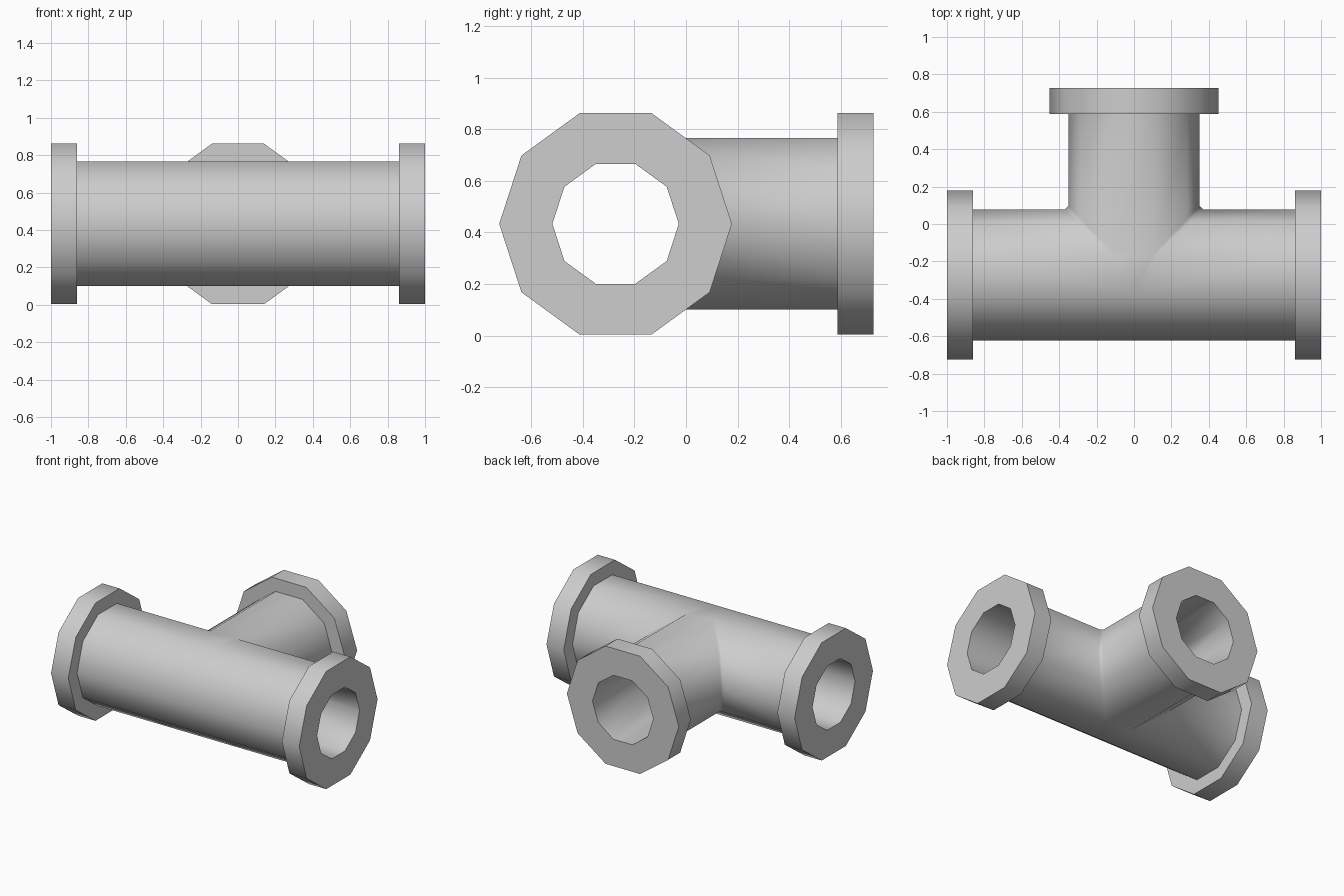
import bpy, bmesh
from math import cos, sin, pi, radians

cube = bpy.data.objects.get("Cube")
if cube:
    bpy.data.objects.remove(cube)

SIDES = 10
PIPE, FLANGE, BORE = 0.35, 0.451, 0.245     # radii
CY, CZ = -0.273, 0.433                      # where the pipe axes cross
RUN_END, BRANCH_END = 1.0, 1.0              # distance from crossing to ends
THICK = 0.139                               # flange thickness
FILLET = 0.02

bm = bmesh.new()


def face(*points):
    bm.faces.new([bm.verts.new((x, y + CY, z + CZ)) for x, y, z in points])


def profile(r):
    """Closed list of neighbouring (across, height) pairs around a pipe."""
    pts = [(r * cos(2 * pi * k / SIDES), r * sin(2 * pi * k / SIDES))
           for k in range(SIDES)]
    return list(zip(pts, pts[1:] + pts[:1]))


def tee_shell(r, end, fillet):
    """Mitred three-way tube whose open ends lie at distance end."""
    def ease(c):
        return fillet * max(c, 0) / r

    def run(p, side):
        return (side * (max(p[0], 0) + ease(p[0])), p[0], p[1])

    def branch(p):
        return (p[0], abs(p[0]) + ease(abs(p[0])), p[1])

    for a, b in profile(r):
        for side in (1, -1):
            face((side * end, *a), (side * end, *b), run(b, side), run(a, side))
            # narrow blend along the crease
            if fillet and a[0] > 0 and b[0] > 0:
                ba, bb = branch((side * a[0], a[1])), branch((side * b[0], b[1]))
                face(run(a, side), run(b, side), bb, ba)
        face((a[0], end, a[1]), (b[0], end, b[1]), branch(b), branch(a))
        # flat patch where the three tubes meet above and below
        if a[0] * b[0] < 0:
            p, n = (a, b) if a[0] > 0 else (b, a)
            patch = [run(p, 1), branch(p), branch(n), run(p, -1), run(n, 1)]
            if not fillet:
                patch = [run(p, 1), branch(n), run(n, 1)]
            face(*patch)


def flange(place, end):
    """Collar and end face, stepping through (radius, distance) rings."""
    rings = [(PIPE, end - THICK), (FLANGE, end - THICK), (FLANGE, end), (BORE, end)]
    for (r0, d0), (r1, d1) in zip(rings, rings[1:]):
        for (a0, b0), (a1, b1) in zip(profile(r0), profile(r1)):
            face(place(d0, a0), place(d0, b0), place(d1, b1), place(d1, a1))


# outer wall, bore and the three flanges
tee_shell(PIPE, RUN_END - THICK, FILLET)
tee_shell(BORE, RUN_END, 0)
flange(lambda d, p: (d, *p), RUN_END)
flange(lambda d, p: (-d, *p), RUN_END)
flange(lambda d, p: (p[0], d, p[1]), BRANCH_END)

bmesh.ops.remove_doubles(bm, verts=bm.verts, dist=0.0005)
bmesh.ops.recalc_face_normals(bm, faces=bm.faces)
mesh = bpy.data.meshes.new("pipe_tee")
bm.to_mesh(mesh)
bm.free()

# plain grey material
grey = bpy.data.materials.new("light_grey")
grey.use_nodes = True
colour = (0.61, 0.61, 0.61, 1)
grey.diffuse_color = colour
grey.node_tree.nodes["Principled BSDF"].inputs["Base Color"].default_value = colour
mesh.materials.append(grey)

tee = bpy.data.objects.new("pipe_tee", mesh)
bpy.context.collection.objects.link(tee)
bpy.ops.object.select_all(action="DESELECT")
tee.select_set(True)
bpy.context.view_layer.objects.active = tee
bpy.ops.object.shade_smooth_by_angle(angle=radians(50))
